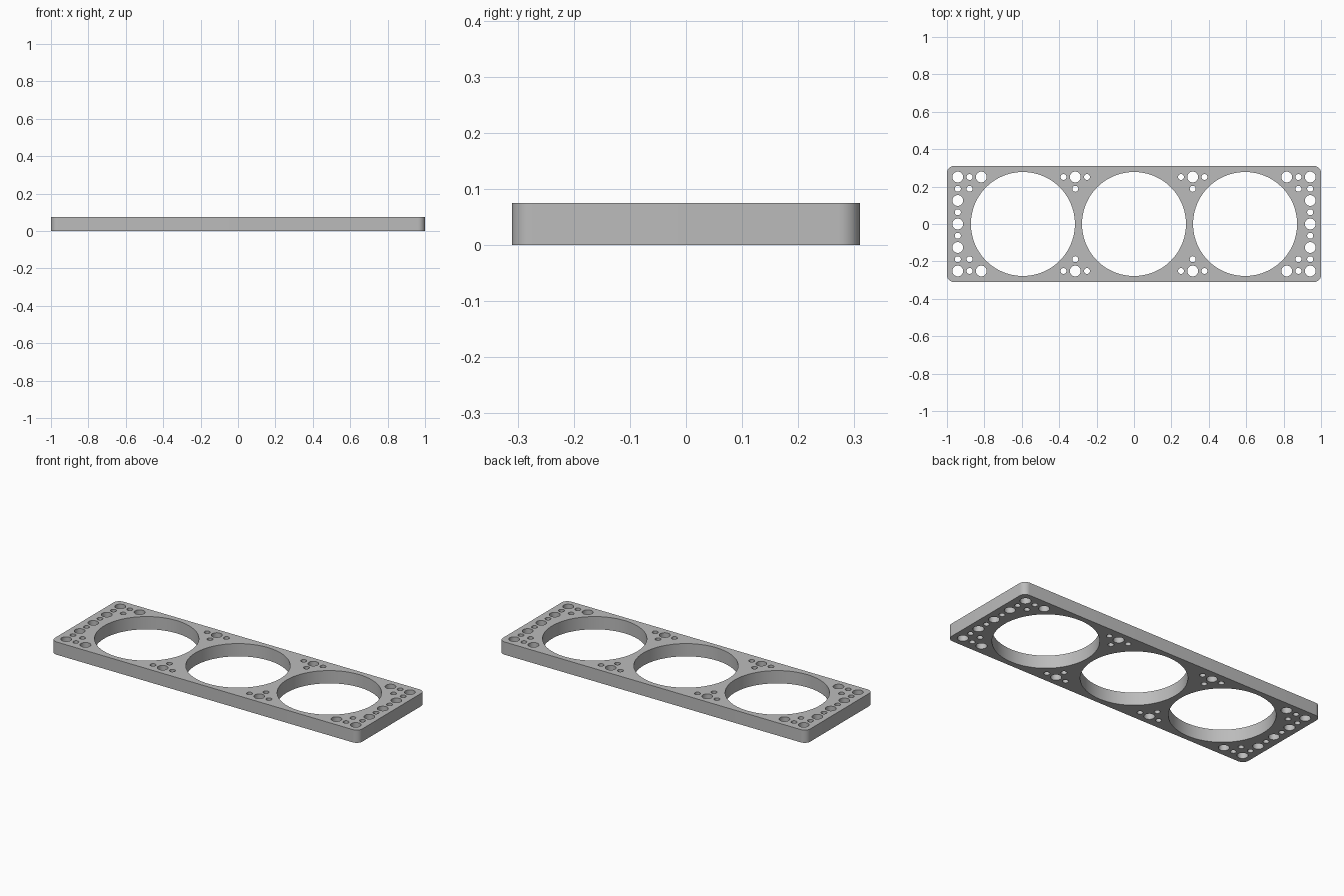
import bpy, bmesh
from math import sin, cos, pi

cube = bpy.data.objects.get("Cube")
if cube:
    bpy.data.objects.remove(cube)

LENGTH, WIDTH, THICK, CORNER = 2.0, 0.62, 0.075, 0.037
PITCH = 0.0628
LARGE, SMALL, BORE = 0.029, 0.016, 0.278

grey = bpy.data.materials.new("plain grey")
grey.use_nodes = True
colour = (0.5, 0.5, 0.5, 1)
grey.diffuse_color = colour
grey.node_tree.nodes["Principled BSDF"].inputs["Base Color"].default_value = colour

curve = bpy.data.curves.new("drilled_plate", "CURVE")
curve.dimensions = "2D"
curve.fill_mode = "BOTH"
curve.extrude = THICK / 2


def outline(points):
    spline = curve.splines.new("POLY")
    spline.points.add(len(points) - 1)
    for p, (x, y) in zip(spline.points, points):
        p.co = (x, y, 0, 1)
    spline.use_cyclic_u = True


def arc(x, y, r, start, sweep, steps):
    return [(x + r * cos(start + sweep * i / steps),
             y + r * sin(start + sweep * i / steps)) for i in range(steps + 1)]


def hole(x, y, r, sides):
    outline(arc(x, y, r, 0, 2 * pi, sides)[:-1])


# Rounded rectangular edge
cx, cy = LENGTH / 2 - CORNER, WIDTH / 2 - CORNER
edge = []
for i, (sx, sy) in enumerate([(1, 1), (-1, 1), (-1, -1), (1, -1)]):
    edge += arc(sx * cx, sy * cy, CORNER, i * pi / 2, pi / 2, 10)
outline(edge)

# Three wide openings
for x in (-0.594, 0, 0.594):
    hole(x, 0, BORE, 96)

# Pin holes, mirrored left to right
for s in (-1, 1):
    end, mid = s * 15 * PITCH, s * 5 * PITCH
    # End column alternates large and small
    for row in range(-4, 5):
        hole(end, row * PITCH, SMALL if row % 2 else LARGE, 32)
    for t in (-1, 1):
        top, inner = t * 4 * PITCH, t * 3 * PITCH
        # Corner cluster
        hole(end - s * PITCH, top, SMALL, 32)
        hole(end - s * PITCH, inner, SMALL, 32)
        hole(end - s * 2 * PITCH, top, LARGE, 32)
        # Cluster between the openings
        hole(mid, top, LARGE, 32)
        hole(mid, inner, SMALL, 32)
        hole(mid - PITCH, top, SMALL, 32)
        hole(mid + PITCH, top, SMALL, 32)

# Turn the extruded outline into a clean mesh resting on the ground
plate = bpy.data.objects.new("drilled_plate", curve)
bpy.context.collection.objects.link(plate)
bpy.ops.object.select_all(action="DESELECT")
plate.select_set(True)
bpy.context.view_layer.objects.active = plate
bpy.ops.object.convert(target="MESH")
plate = bpy.context.view_layer.objects.active
bm = bmesh.new()
bm.from_mesh(plate.data)
bmesh.ops.remove_doubles(bm, verts=bm.verts, dist=0.0001)
bmesh.ops.recalc_face_normals(bm, faces=bm.faces)
bmesh.ops.translate(bm, verts=bm.verts, vec=(0, 0, THICK / 2))
bm.to_mesh(plate.data)
bm.free()
plate.data.materials.clear()
plate.data.materials.append(grey)
bpy.ops.object.shade_smooth_by_angle()
